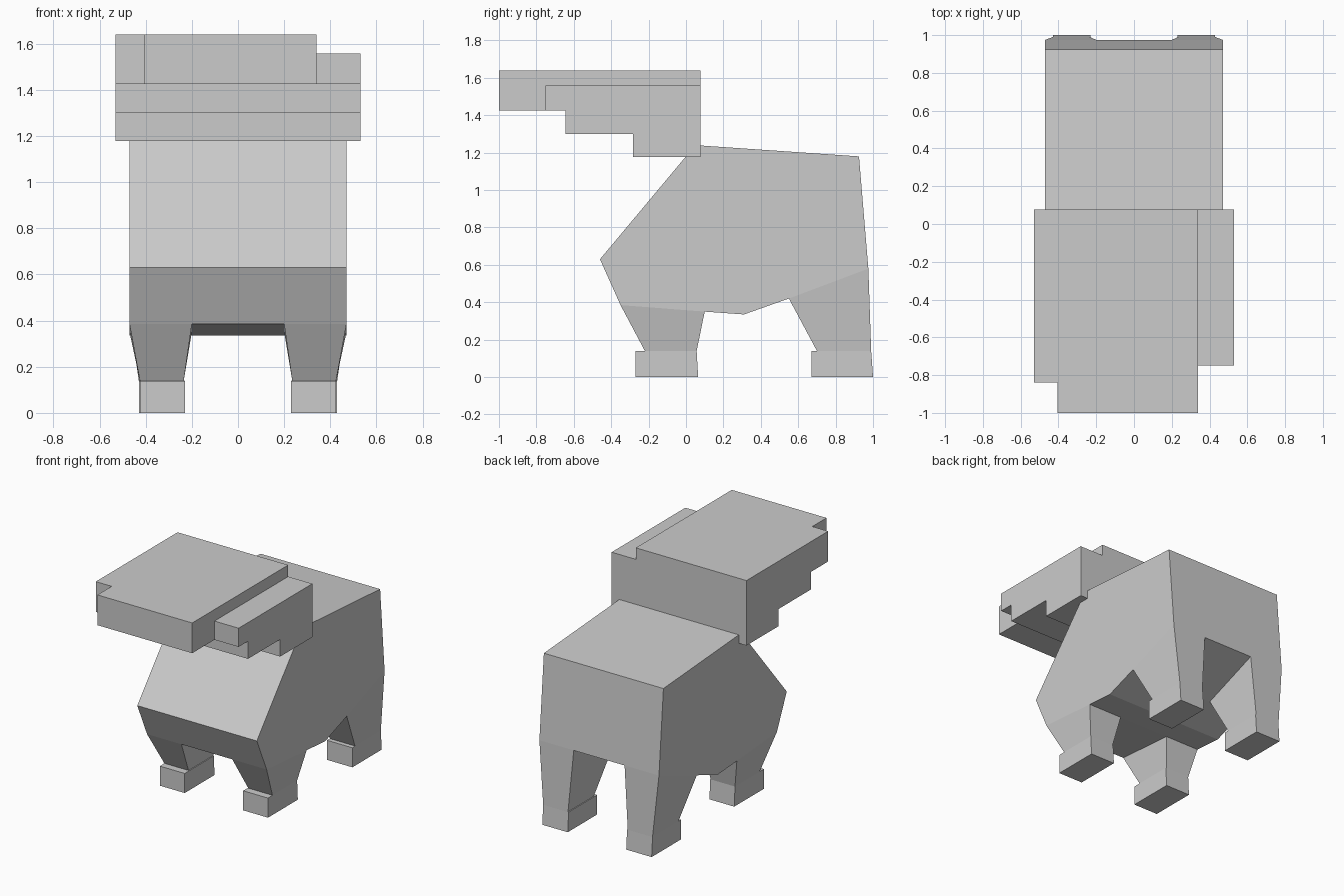
import bpy, bmesh

if "Cube" in bpy.data.objects:
    bpy.data.objects.remove(bpy.data.objects["Cube"])


def link(name, bm):
    bmesh.ops.recalc_face_normals(bm, faces=bm.faces[:])
    mesh = bpy.data.meshes.new(name)
    bm.to_mesh(mesh)
    bm.free()
    obj = bpy.data.objects.new(name, mesh)
    bpy.context.collection.objects.link(obj)
    return obj


def prism(profile, x0, x1):
    """Extrude a side profile of (y, z) points from x0 to x1."""
    bm = bmesh.new()
    a = [bm.verts.new((x0, y, z)) for y, z in profile]
    b = [bm.verts.new((x1, y, z)) for y, z in profile]
    bm.faces.new(a)
    bm.faces.new(b[::-1])
    n = len(profile)
    for i in range(n):
        j = (i + 1) % n
        bm.faces.new((a[i], b[i], b[j], a[j]))
    return bm


# Torso: side profile, split lengthwise where the legs meet the belly
torso = [(0.05, 1.24), (0.925, 1.18), (0.975, 0.58), (0.55, 0.42),
         (0.31, 0.335), (0.10, 0.35), (-0.35, 0.385), (-0.46, 0.63)]
bm = prism(torso, -0.47, 0.47)
for x in (-0.2, 0.2):
    bmesh.ops.bisect_plane(bm, geom=bm.verts[:] + bm.edges[:] + bm.faces[:],
                           plane_co=(x, 0, 0), plane_no=(1, 0, 0))


def grow(face, inner, outer, y_front, y_back, z):
    """Extrude a leg end and place its four corners at a new section."""
    mid = face.calc_center_median()
    new = bmesh.ops.extrude_discrete_faces(bm, faces=[face])["faces"][0]
    side = 1 if mid.x > 0 else -1
    for v in new.verts:
        x = outer if abs(v.co.x) > abs(mid.x) else inner
        y = y_front if v.co.y < mid.y else y_back
        v.co = (side * x, y, z)
    return new


# Legs and feet: ankle section, foot ledge, sole
front_leg = [(0.235, 0.425, -0.22, 0.057, 0.14),
             (0.23, 0.425, -0.27, 0.057, 0.139),
             (0.23, 0.425, -0.27, 0.065, 0.0)]
back_leg = [(0.235, 0.43, 0.70, 0.99, 0.14),
            (0.23, 0.43, 0.67, 0.99, 0.139),
            (0.23, 0.43, 0.67, 1.0, 0.0)]
for y_mid, sections in ((-0.125, front_leg), (0.7625, back_leg)):
    ends = [f for f in bm.faces
            if abs(f.calc_center_median().x) > 0.25 and abs(f.normal.x) < 0.1
            and abs(f.calc_center_median().y - y_mid) < 0.01
            and f.calc_center_median().z < 0.55]
    for face in ends:
        for section in sections:
            face = grow(face, *section)
link("body_with_legs", bm)

# Head: stepped underside profile
head = link("head", prism(
    [(-1.0, 1.64), (0.078, 1.64), (0.078, 1.178), (-0.283, 1.178),
     (-0.283, 1.30), (-0.645, 1.30), (-0.645, 1.425), (-1.0, 1.425)],
    -0.53, 0.53))

# Cutters: left corner notch, lowered right strip, shortened right strip
cuts = {"left_notch_cutter": (-0.7, -0.405, -1.2, -0.84, 1.0),
        "right_top_cutter": (0.34, 0.7, -1.2, 0.3, 1.558),
        "right_front_cutter": (0.34, 0.7, -1.3, -0.75, 1.1)}
for name, (x0, x1, y0, y1, z0) in cuts.items():
    box = link(name, prism([(y0, z0), (y1, z0), (y1, 1.9), (y0, 1.9)], x0, x1))
    box.hide_render = True
    box.hide_viewport = False
    box.display_type = 'WIRE'
    mod = head.modifiers.new(name, 'BOOLEAN')
    mod.operation = 'DIFFERENCE'
    mod.solver = 'EXACT'
    mod.object = box
